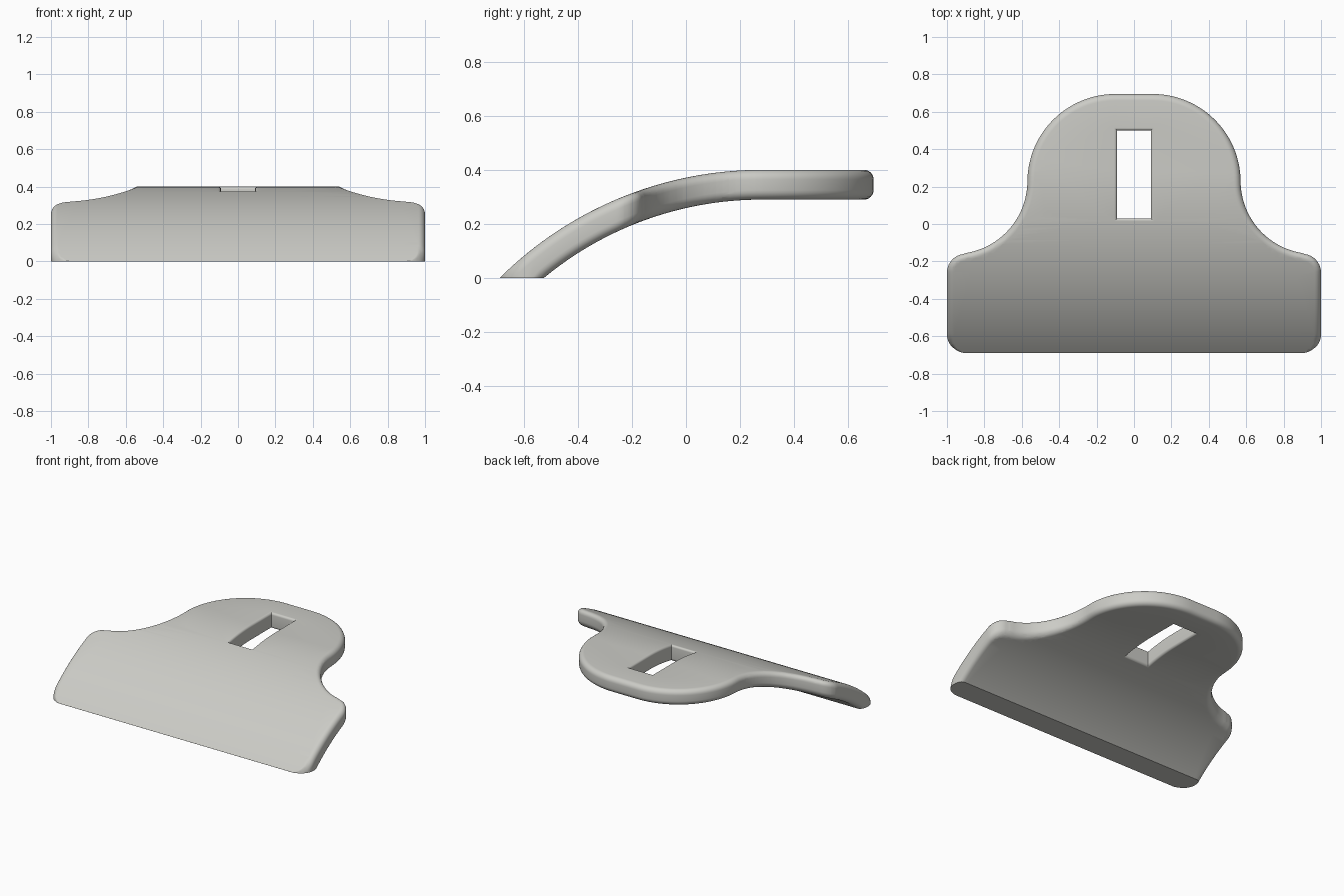
import bpy, bmesh, math
from mathutils import Vector

if "Cube" in bpy.data.objects:
    bpy.data.objects.remove(bpy.data.objects["Cube"])

THICK = 0.11      # plate thickness
Y0 = 0.28         # where the flat back meets the curved front
R = 1.376         # radius of the curved upper face


def arc(cx, cy, r, a0, a1, n):
    pts = []
    for i in range(n + 1):
        a = math.radians(a0 + (a1 - a0) * i / n)
        pts.append(Vector((cx + r * math.cos(a), cy + r * math.sin(a))))
    return pts


def height(y, s):
    """Height at y, s = 0 on the upper face and 1 on the lower face."""
    d = max(0.0, Y0 - y)
    top = 0.4005 - R + math.sqrt(R * R - d * d)
    r = R - THICK
    low = 0.4005 - R + math.sqrt(r * r - d * d)
    return top + (low - top) * s


def offsets(loop):
    """Mitred left-hand normals of a closed loop."""
    out, n = [], len(loop)
    for i, p in enumerate(loop):
        a = (p - loop[i - 1]).normalized()
        b = (loop[(i + 1) % n] - p).normalized()
        na, nb = Vector((-a.y, a.x)), Vector((-b.y, b.x))
        out.append((na + nb) / (1 + na.dot(nb)))
    return out


def rounded_wall(bm, loop, r, weight):
    """Wall around a loop with rounded upper and lower rims; returns rim edges."""
    norms, levels, n = offsets(loop), [], 6
    for i in range(n + 1):
        a = math.pi / 2 * i / n
        levels.append((r * (1 - math.sin(a)), r * (1 - math.cos(a)) / THICK))
    levels += [(o, 1 - s) for o, s in reversed(levels)]
    rings = [[bm.verts.new((*(p + q * o * weight(p)), s)) for p, q in zip(loop, norms)]
             for o, s in levels]
    m = len(loop)
    for u, v in zip(rings, rings[1:]):
        for i in range(m):
            j = (i + 1) % m
            bm.faces.new((u[i], v[i], v[j], u[j]))
    rim = lambda ring: [bm.edges.get((ring[i], ring[(i + 1) % m])) for i in range(m)]
    return rim(rings[0]), rim(rings[-1])


# Outline of the right half, from the front edge round to the back
half = (arc(0.9, -0.59, 0.1, -90, 0, 10)           # front corner
        + arc(0.9, -0.26, 0.1, 0, 82, 10)          # shoulder
        + arc(0.96, 0.23, 0.39, 264, 180, 24)[1:]  # concave waist
        + arc(0.1, 0.225, 0.47, 1, 90, 28))        # rounded back
outline = half + [Vector((-p.x, p.y)) for p in reversed(half)]
slot = [Vector(p) for p in ((-0.09, 0.03), (-0.09, 0.5), (0.09, 0.5), (0.09, 0.03))]

# Flat plate with a slot: the front edge stays sharp
bm = bmesh.new()
rims = [rounded_wall(bm, outline, 0.035, lambda p: min(1.0, max(0.0, (p.y + 0.69) / 0.06))),
        rounded_wall(bm, slot, 0.016, lambda p: 1.0)]
for k in (0, 1):
    bmesh.ops.triangle_fill(bm, edges=rims[0][k] + rims[1][k], use_beauty=True,
                            normal=(0, 0, 1))

# Slice across the depth, then bend to the arched section
for i in range(1, 41):
    y = -0.69 + (Y0 + 0.69) * i / 40
    bmesh.ops.bisect_plane(bm, geom=bm.verts[:] + bm.edges[:] + bm.faces[:], dist=1e-5,
                           plane_co=(0, y, 0), plane_no=(0, 1, 0))
for v in bm.verts:
    v.co.z = height(v.co.y, v.co.z)

# Trim the foot level with the floor
bmesh.ops.bisect_plane(bm, geom=bm.verts[:] + bm.edges[:] + bm.faces[:], dist=1e-6,
                       plane_co=(0, 0, 0), plane_no=(0, 0, 1), clear_inner=True)
bmesh.ops.holes_fill(bm, edges=[e for e in bm.edges if e.is_boundary], sides=0)
bmesh.ops.remove_doubles(bm, verts=bm.verts[:], dist=1e-5)
bmesh.ops.recalc_face_normals(bm, faces=bm.faces[:])

mesh = bpy.data.meshes.new("arched_plate")
bm.to_mesh(mesh)
bm.free()
plate = bpy.data.objects.new("arched_plate", mesh)
bpy.context.collection.objects.link(plate)

mat = bpy.data.materials.new("light_warm_grey")
mat.diffuse_color = (0.6, 0.6, 0.565, 1)
mat.use_nodes = True
mat.node_tree.nodes["Principled BSDF"].inputs["Base Color"].default_value = mat.diffuse_color
mesh.materials.append(mat)

bpy.context.view_layer.objects.active = plate
plate.select_set(True)
bpy.ops.object.shade_smooth_by_angle(angle=math.radians(30))
